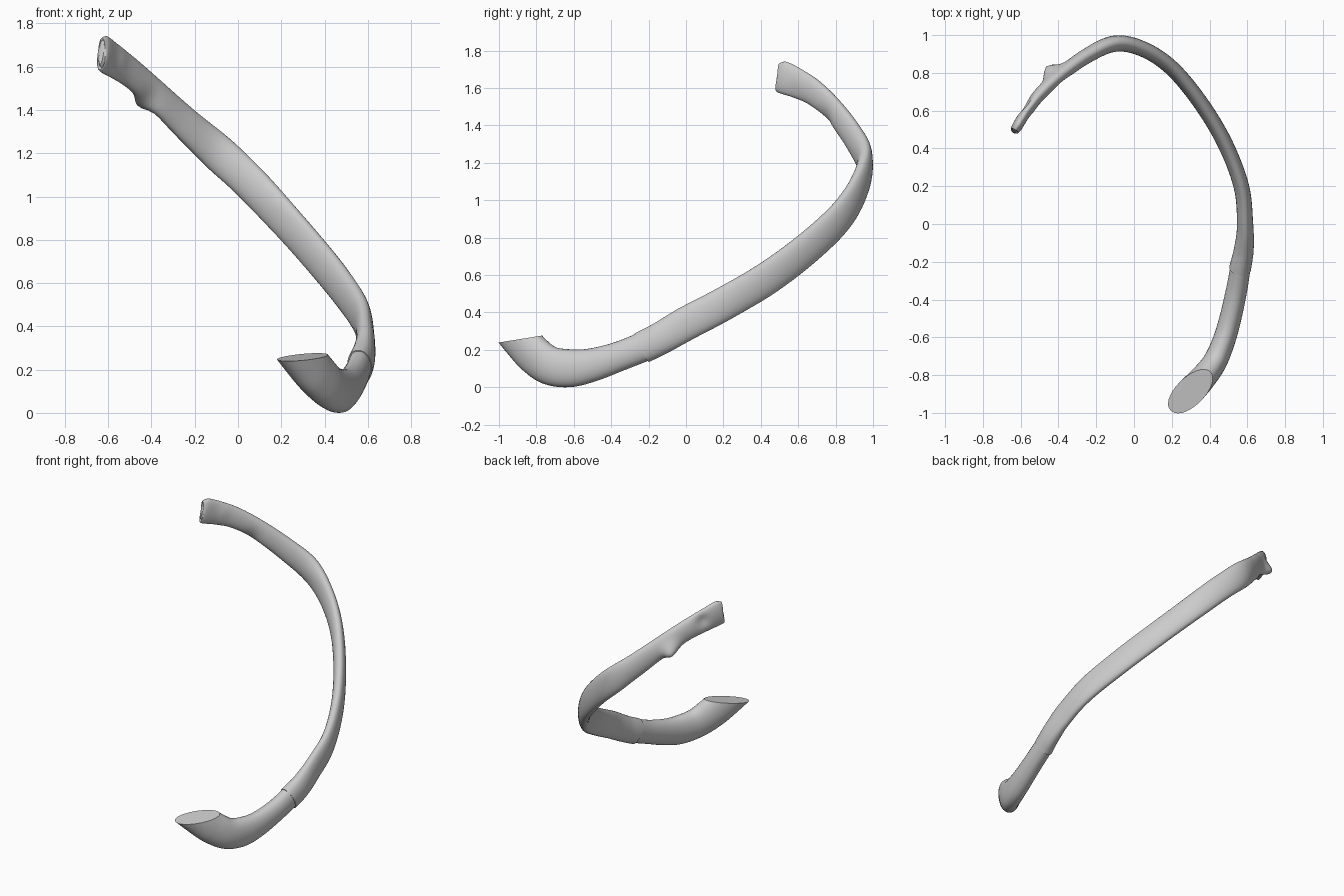
import bpy, bmesh, math
from mathutils import Vector

cube = bpy.data.objects.get("Cube")
if cube:
    bpy.data.objects.remove(cube, do_unlink=True)

grey = bpy.data.materials.new("bone grey")
grey.use_nodes = True
COLOUR = (0.6, 0.6, 0.6, 1)
grey.diffuse_color = COLOUR
grey.node_tree.nodes["Principled BSDF"].inputs["Base Color"].default_value = COLOUR
SIDES, STEPS = 32, 8


def spline(stations):
    """Smooth samples through (x, y, z, half width, half thickness) stations."""
    p = [Vector(s) for s in stations]
    p = [2 * p[0] - p[1]] + p + [2 * p[-1] - p[-2]]
    out = []
    for a, b, c, d in zip(p, p[1:], p[2:], p[3:]):
        for i in range(STEPS):
            t = i / STEPS
            out.append(0.5 * (2 * b + (c - a) * t + (2 * a - 5 * b + 4 * c - d) * t ** 2
                              + (3 * b - a - 3 * c + d) * t ** 3))
    return out + [p[-2]]


def loft(stations):
    """Flattened oval tube whose wide side stands upright."""
    bm = bmesh.new()
    rows = spline(stations)
    pos = [Vector(r[:3]) for r in rows]
    rings = []
    for i, r in enumerate(rows):
        tangent = (pos[min(i + 1, len(pos) - 1)] - pos[max(i - 1, 0)]).normalized()
        side = tangent.cross(Vector((0, 0, 1))).normalized()
        up = side.cross(tangent)
        ring = []
        for k in range(SIDES):
            ang = math.tau * k / SIDES
            c, s = math.cos(ang), math.sin(ang)
            ring.append(bm.verts.new(pos[i] + up * r[3] * c
                                     + side * r[4] * math.copysign(abs(s) ** 0.9, s)))
        rings.append(ring)
    for a, b in zip(rings, rings[1:]):
        for k in range(SIDES):
            n = (k + 1) % SIDES
            bm.faces.new((a[k], a[n], b[n], b[k]))
    bm.faces.new(rings[0])
    bm.faces.new(rings[-1])
    return bm


def swell(bm, centre, push, radius):
    """Raise a soft bump around a point."""
    for v in bm.verts:
        d = (v.co - Vector(centre)).length / radius
        v.co += Vector(push) * math.exp(-d * d)


def finish(bm, name):
    bmesh.ops.recalc_face_normals(bm, faces=bm.faces)
    mesh = bpy.data.meshes.new(name)
    bm.to_mesh(mesh)
    bm.free()
    mesh.materials.append(grey)
    obj = bpy.data.objects.new(name, mesh)
    bpy.context.collection.objects.link(obj)
    bpy.ops.object.select_all(action='DESELECT')
    obj.select_set(True)
    bpy.context.view_layer.objects.active = obj
    bpy.ops.object.shade_smooth_by_angle(angle=math.radians(40))


# Rib from its head at the spine to the front end
rib = loft([
    (-0.632, 0.493, 1.665, 0.055, 0.012),
    (-0.622, 0.51, 1.66, 0.085, 0.027),
    (-0.57, 0.595, 1.625, 0.08, 0.028),
    (-0.5, 0.685, 1.575, 0.071, 0.034),
    (-0.4, 0.78, 1.49, 0.067, 0.036),
    (-0.25, 0.89, 1.345, 0.075, 0.04),
    (-0.1, 0.955, 1.21, 0.084, 0.043),
    (0.05, 0.925, 1.07, 0.084, 0.041),
    (0.2, 0.825, 0.91, 0.086, 0.041),
    (0.35, 0.645, 0.74, 0.088, 0.041),
    (0.48, 0.43, 0.58, 0.09, 0.041),
    (0.568, 0.2, 0.445, 0.09, 0.041),
    (0.588, 0, 0.34, 0.09, 0.043),
    (0.582, -0.13, 0.265, 0.087, 0.052),
    (0.562, -0.235, 0.212, 0.086, 0.058),
])
# Tubercle on the back of the neck, and a faint dent in the head
swell(rib, (-0.44, 0.79, 1.45), (-0.03, 0.045, -0.025), 0.055)
swell(rib, (-0.57, 0.63, 1.63), (0.012, -0.012, 0), 0.04)
finish(rib, "rib")

# Cartilage curving inward and up, cut off almost level
cartilage = loft([
    (0.568, -0.205, 0.226, 0.08, 0.053),
    (0.543, -0.35, 0.168, 0.079, 0.056),
    (0.51, -0.5, 0.12, 0.089, 0.058),
    (0.475, -0.62, 0.102, 0.101, 0.06),
    (0.428, -0.73, 0.117, 0.104, 0.064),
    (0.365, -0.815, 0.177, 0.108, 0.07),
    (0.3, -0.885, 0.258, 0.11, 0.075),
    (0.2, -0.99, 0.388, 0.11, 0.076),
    (0.1, -1.095, 0.518, 0.11, 0.076),
])
cut = bmesh.ops.bisect_plane(cartilage, geom=cartilage.verts[:] + cartilage.edges[:] + cartilage.faces[:],
                             plane_co=(0.3, -0.885, 0.258), plane_no=(0, -0.16, 1), clear_outer=True)
bmesh.ops.contextual_create(cartilage, geom=[e for e in cut["geom_cut"] if isinstance(e, bmesh.types.BMEdge)])
finish(cartilage, "costal_cartilage")
